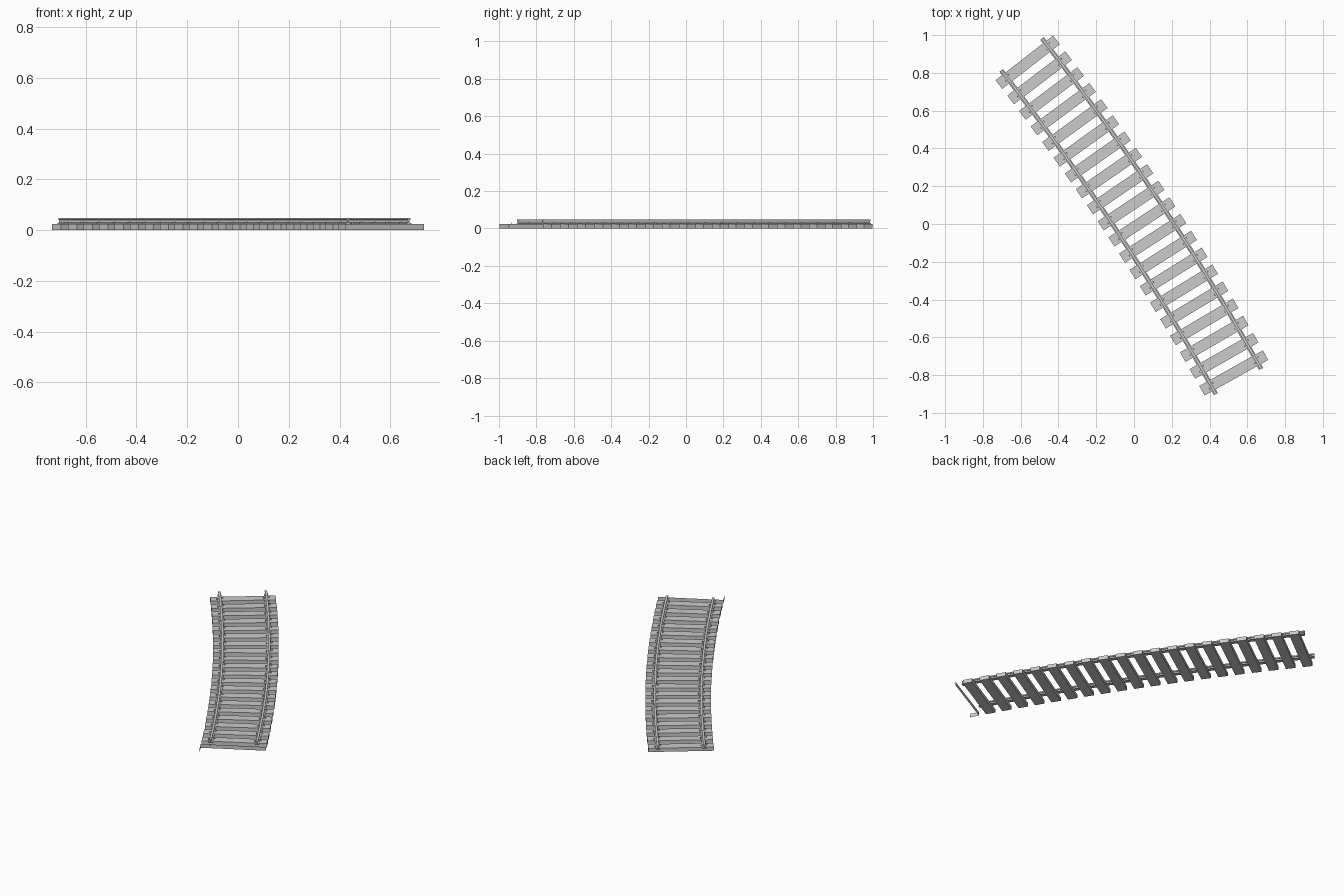
import bpy, bmesh
from math import radians, cos, sin
from mathutils import Vector

if "Cube" in bpy.data.objects:
    bpy.data.objects.remove(bpy.data.objects["Cube"])

CX, CY, R = -11.021, -7.263, 13.24      # centre and radius of the track curve
MID, STEP, N = 33.55, 0.45, 20          # middle angle, sleeper pitch (deg), sleeper count
LEN, WID, TOP = 0.386, 0.058, 0.024     # sleeper size
GAUGE, RAIL_TOP = 0.137, 0.048          # rail offset from centre line, rail height


def place(angle, u, v, z):
    """Track point: u = outwards from curve centre, v = along track, z = up."""
    a = radians(angle)
    return Vector((CX + (R + u) * cos(a) - v * sin(a),
                   CY + (R + u) * sin(a) + v * cos(a), z))


def make(name, bm):
    me = bpy.data.meshes.new(name)
    bm.to_mesh(me)
    bm.free()
    ob = bpy.data.objects.new(name, me)
    bpy.context.collection.objects.link(ob)
    return ob


def box(bm, angle, u, v, du, dv, z0, z1):
    """Box centred on (u, v) in the local frame of one sleeper."""
    ring = [(-1, -1), (1, -1), (1, 1), (-1, 1)]
    lo, hi = [[bm.verts.new(place(angle, u + i * du / 2, v + j * dv / 2, z))
               for i, j in ring] for z in (z0, z1)]
    bm.faces.new(lo[::-1])
    bm.faces.new(hi)
    for k in range(4):
        m = (k + 1) % 4
        bm.faces.new((lo[k], lo[m], hi[m], hi[k]))


angles = [MID + (N - 1) * STEP / 2 - i * STEP for i in range(N)]

# Sleepers
bm = bmesh.new()
for a in angles:
    box(bm, a, 0, 0, LEN, WID, 0, TOP)
make("sleepers", bm)

# Spikes gripping the rail foot, staggered on either side
bm = bmesh.new()
for a in angles:
    for rail in (-GAUGE, GAUGE):
        for s in (-1, 1):
            box(bm, a, rail + s * 0.014, s * 0.010, 0.010, 0.009, TOP - 0.002, 0.032)
make("rail_spikes", bm)

# Rails: I-shaped profile swept along the arc
half = [(0.012, TOP), (0.012, 0.027), (0.003, 0.030), (0.003, 0.039),
        (0.007, 0.041), (0.007, RAIL_TOP)]
profile = half + [(-u, z) for u, z in reversed(half)]
for name, off in (("inner_rail", -GAUGE), ("outer_rail", GAUGE)):
    bm = bmesh.new()
    rings = [[bm.verts.new(place(MID + N * STEP / 2 - i * STEP, off + u, 0, z))
              for u, z in profile] for i in range(N + 1)]
    for r0, r1 in zip(rings, rings[1:]):
        for k in range(len(profile)):
            m = (k + 1) % len(profile)
            bm.faces.new((r0[k], r0[m], r1[m], r1[k]))
    bm.faces.new(rings[0])
    bm.faces.new(rings[-1][::-1])
    bmesh.ops.recalc_face_normals(bm, faces=bm.faces)
    make(name, bm)

# Open end panel: only the inward side and one end of a further sleeper
bm = bmesh.new()
a = angles[-1] - STEP
path = [(LEN / 2, WID / 2), (-LEN / 2, WID / 2), (-LEN / 2, -WID / 2)]
lo, hi = [[bm.verts.new(place(a, u, v, z)) for u, v in path] for z in (0, TOP)]
for k in range(2):
    bm.faces.new((lo[k], lo[k + 1], hi[k + 1], hi[k]))
make("end_panel", bm)

# Small upright spike face left on the end panel
bm = bmesh.new()
bm.faces.new([bm.verts.new(place(a, -GAUGE + u, 0.016, z))
              for u, z in ((0.004, TOP - 0.004), (-0.004, TOP - 0.004),
                           (-0.004, 0.032), (0.004, 0.032))])
make("end_spike_face", bm)
